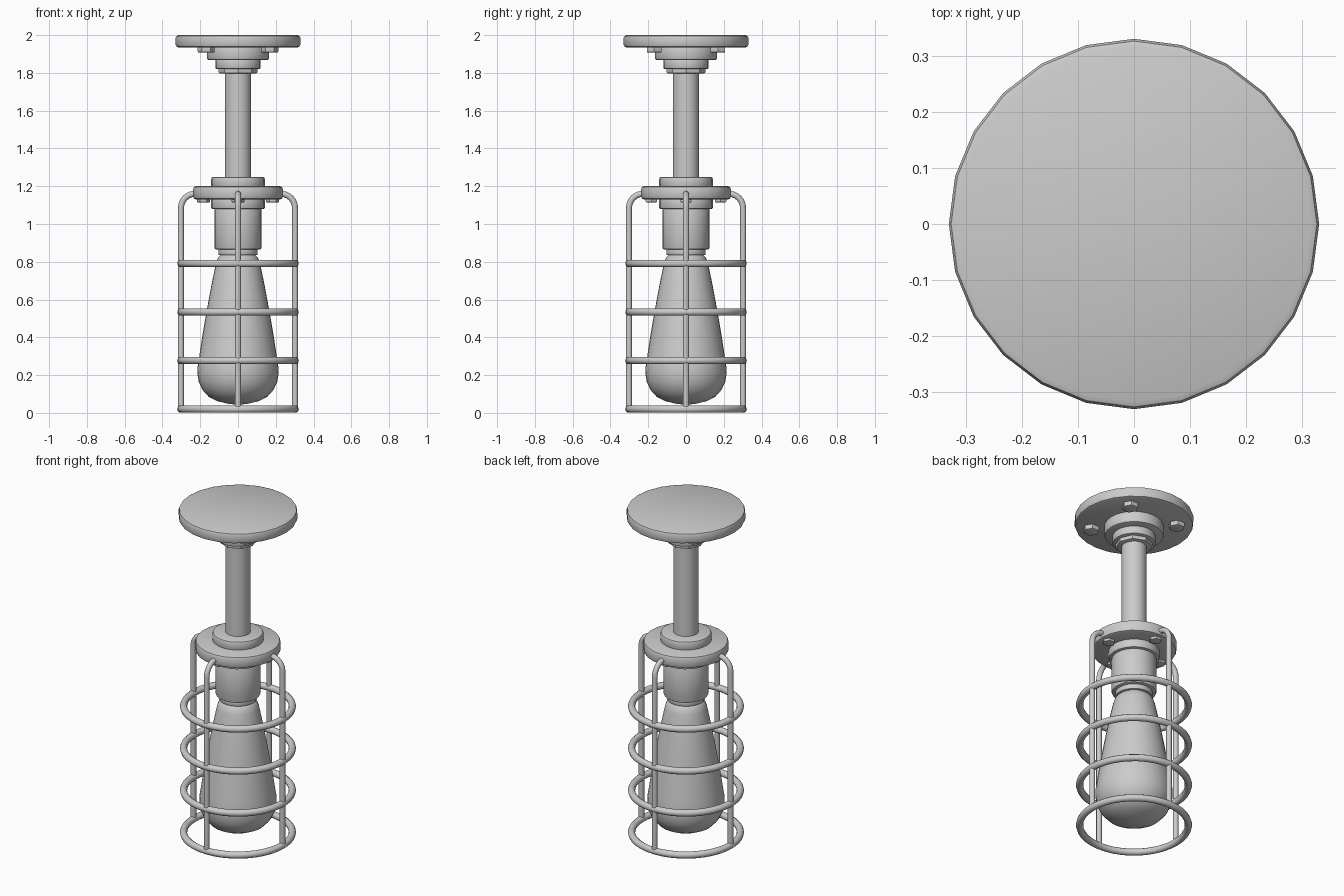
import bpy, bmesh
from math import sin, cos, pi, radians

if "Cube" in bpy.data.objects:
    bpy.data.objects.remove(bpy.data.objects["Cube"])


def finish(ob, angle=35):
    bpy.ops.object.select_all(action='DESELECT')
    ob.select_set(True)
    bpy.context.view_layer.objects.active = ob
    bpy.ops.object.shade_smooth_by_angle(angle=radians(angle))
    return ob


def add_mesh(name, bm):
    bmesh.ops.recalc_face_normals(bm, faces=bm.faces)
    me = bpy.data.meshes.new(name)
    bm.to_mesh(me)
    bm.free()
    ob = bpy.data.objects.new(name, me)
    bpy.context.collection.objects.link(ob)
    return ob


def lathe(name, profile, segs=24, x=0, y=0):
    """Revolve (radius, z) points about a vertical axis; radius 0 makes a pole."""
    bm = bmesh.new()
    rings = []
    for r, z in profile:
        n = segs if r > 0 else 1
        rings.append([bm.verts.new((x + r * cos(2 * pi * i / segs),
                                    y + r * sin(2 * pi * i / segs), z)) for i in range(n)])
    for a, b in zip(rings, rings[1:]):
        for i in range(segs):
            j = (i + 1) % segs
            if len(a) == 1:
                bm.faces.new((a[0], b[i], b[j]))
            elif len(b) == 1:
                bm.faces.new((a[i], a[j], b[0]))
            else:
                bm.faces.new((a[i], a[j], b[j], b[i]))
    for ring in (rings[0], rings[-1]):
        if len(ring) > 1:
            bm.faces.new(ring)
    return finish(add_mesh(name, bm))


def disc(name, r, z0, z1, bevel=0.008, segs=24, x=0, y=0):
    """Cylinder with rounded top and bottom rims."""
    k = bevel * 0.293
    return lathe(name, [(r - bevel, z0), (r - k, z0 + k), (r, z0 + bevel),
                        (r, z1 - bevel), (r - k, z1 - k), (r - bevel, z1)], segs, x, y)


# Ceiling plate with stepped collar and nut
disc("ceiling_plate", 0.33, 1.935, 2.0, 0.014)
disc("plate_collar", 0.165, 1.868, 1.94, 0.01)
disc("plate_step", 0.12, 1.82, 1.872, 0.008)
disc("stem_nut", 0.102, 1.798, 1.825, 0.004, 8)
for i in range(4):
    a = pi / 4 + i * pi / 2
    disc(f"plate_bolt_{i + 1}", 0.045, 1.908, 1.94, 0.005, 6, 0.238 * cos(a), 0.238 * sin(a))

# Stem
lathe("stem", [(0.07, 1.2), (0.07, 1.81)])

# Cage flange, its top collar and bolts
disc("flange_collar", 0.142, 1.19, 1.25, 0.012)
disc("cage_flange", 0.237, 1.13, 1.2, 0.014)
for i in range(4):
    a = i * pi / 2
    disc(f"flange_bolt_{i + 1}", 0.035, 1.115, 1.135, 0.004, 6, 0.183 * cos(a), 0.183 * sin(a))

# Lamp socket
disc("socket_collar", 0.142, 1.08, 1.135, 0.006)
disc("socket", 0.125, 0.865, 1.085, 0.01)
disc("socket_lip", 0.104, 0.835, 0.87, 0.006)

# Teardrop bulb
lathe("bulb", [(0.06, 0.845), (0.088, 0.838), (0.106, 0.822), (0.117, 0.79), (0.14, 0.68),
               (0.168, 0.53), (0.19, 0.4), (0.205, 0.3), (0.213, 0.25), (0.215, 0.21),
               (0.208, 0.165), (0.188, 0.122), (0.155, 0.085), (0.11, 0.062),
               (0.055, 0.049), (0, 0.042)], 32)

# Cage rings
for i in range(4):
    bpy.ops.mesh.primitive_torus_add(major_radius=0.302, minor_radius=0.02, major_segments=40,
                                     minor_segments=10, location=(0, 0, 0.02 + i * 0.257))
    ob = bpy.context.object
    ob.name = f"cage_ring_{i + 1}"
    finish(ob, 60)

# Cage bars: out from the flange, around a bend, then straight down to the lowest ring
path = [(0.21, 1.16)]
path += [(0.227 + 0.075 * sin(t * pi / 12), 1.085 + 0.075 * cos(t * pi / 12)) for t in range(7)]
path += [(0.302, 0.02)]
for i in range(4):
    a = i * pi / 2
    bm = bmesh.new()
    loops = []
    for k, (r, z) in enumerate(path):
        tilt = min(max(k - 1, 0), 6) * pi / 12
        loop = []
        for s in range(10):
            u, v = 0.016 * cos(s * pi / 5), 0.016 * sin(s * pi / 5)
            rr, zz = r + u * sin(tilt), z + u * cos(tilt)
            loop.append(bm.verts.new((rr * cos(a) - v * sin(a), rr * sin(a) + v * cos(a), zz)))
        loops.append(loop)
    for p, q in zip(loops, loops[1:]):
        for s in range(10):
            t = (s + 1) % 10
            bm.faces.new((p[s], p[t], q[t], q[s]))
    bm.faces.new(loops[0])
    bm.faces.new(loops[-1])
    finish(add_mesh(f"cage_bar_{i + 1}", bm), 50)
